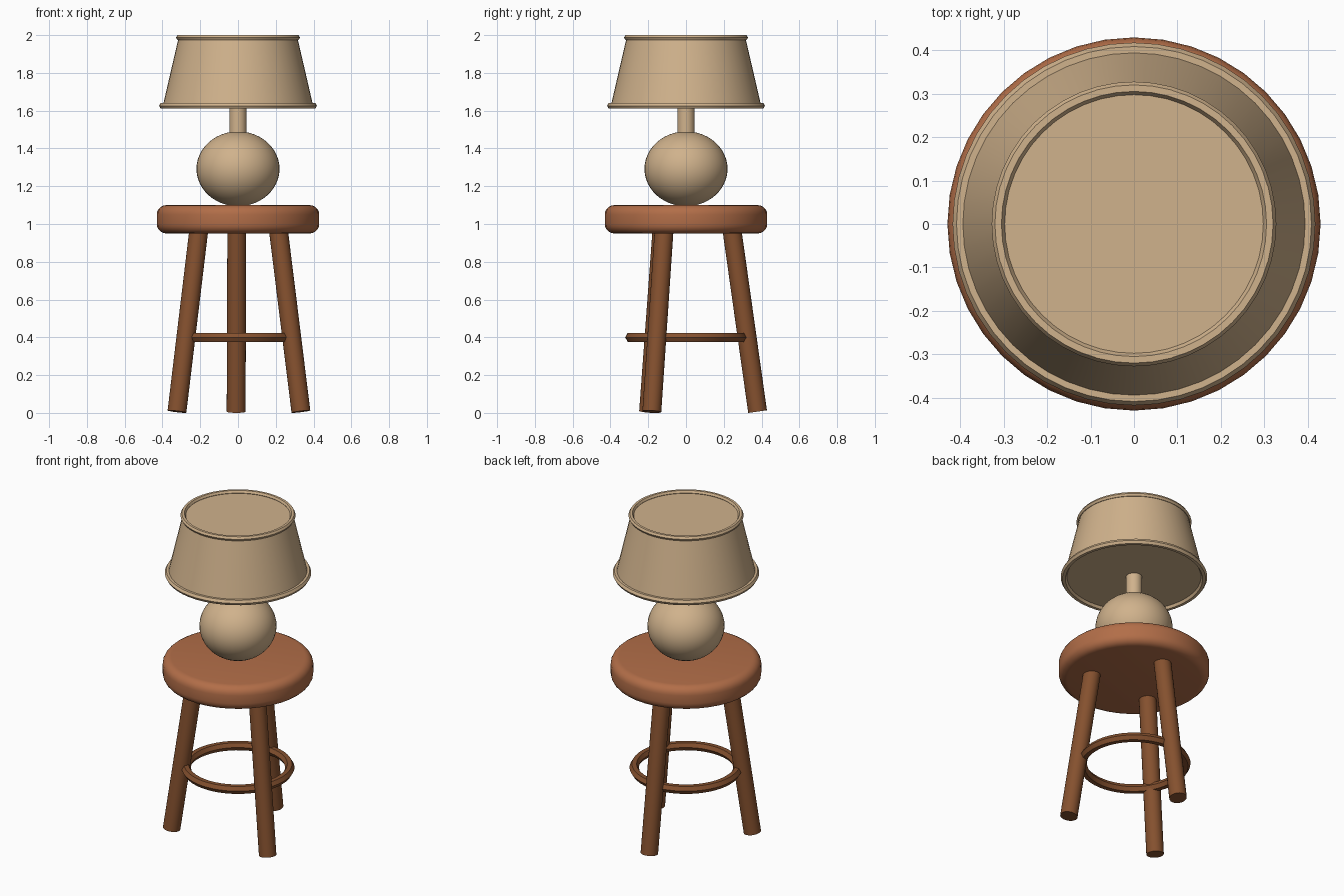
import bpy
import math
from mathutils import Vector

cube = bpy.data.objects.get("Cube")
if cube:
    bpy.data.objects.remove(cube, do_unlink=True)


def make_material(name, color):
    mat = bpy.data.materials.new(name)
    mat.use_nodes = True
    mat.diffuse_color = (*color, 1)
    mat.node_tree.nodes["Principled BSDF"].inputs["Base Color"].default_value = (*color, 1)
    return mat


TAN = make_material("warm tan", (0.63, 0.445, 0.262))
SEAT_WOOD = make_material("reddish wood", (0.445, 0.155, 0.065))
LEG_WOOD = make_material("dark wood", (0.235, 0.082, 0.028))


def finish(name, mat, angle=40):
    """Name, colour and smooth the active object."""
    obj = bpy.context.object
    obj.name = obj.data.name = name
    obj.data.materials.append(mat)
    bpy.ops.object.shade_smooth_by_angle(angle=math.radians(angle))
    return obj


def torus(name, mat, z, major, minor):
    bpy.ops.mesh.primitive_torus_add(location=(0, 0, z), major_radius=major, minor_radius=minor,
                                     major_segments=48, minor_segments=6)
    return finish(name, mat)


def cone(name, mat, z0, z1, r0, r1, sides):
    bpy.ops.mesh.primitive_cone_add(vertices=sides, radius1=r0, radius2=r1, depth=z1 - z0,
                                    location=(0, 0, (z0 + z1) / 2))
    return finish(name, mat)


def rod(name, mat, start, end, radius):
    axis = end - start
    bpy.ops.mesh.primitive_cylinder_add(vertices=24, radius=radius, depth=axis.length,
                                        location=(start + end) / 2,
                                        rotation=axis.to_track_quat('Z', 'Y').to_euler())
    return finish(name, mat)


# Round seat with a soft rolled edge
bpy.ops.mesh.primitive_cylinder_add(vertices=40, radius=0.43, depth=0.15, location=(0, 0, 1.025))
seat = bpy.context.object
bevel = seat.modifiers.new("rolled edge", 'BEVEL')
bevel.width = 0.05
bevel.segments = 5
bevel.limit_method = 'ANGLE'
bevel.angle_limit = math.radians(40)
bpy.ops.object.modifier_apply(modifier=bevel.name)
finish("seat", SEAT_WOOD)

# Three splayed legs, the whole set turned slightly
for name, degrees in (("leg_back", 91.5), ("leg_right", 211.5), ("leg_left", 331.5)):
    a = math.radians(degrees)
    out = Vector((math.cos(a), math.sin(a), 0))
    rod(name, LEG_WOOD, out * 0.379 + Vector((0, 0, 0.007)),
        out * 0.239 + Vector((0, 0, 1.0)), 0.05)

# Footrest ring
torus("footrest_ring", LEG_WOOD, 0.40, 0.295, 0.027)

# Lamp base, neck and closed shade with rims
bpy.ops.mesh.primitive_uv_sphere_add(segments=40, ring_count=24, radius=0.22, location=(0, 0, 1.292))
bpy.context.object.scale.z = 0.9
finish("lamp_base", TAN)
cone("lamp_neck", TAN, 1.46, 1.64, 0.046, 0.046, 24)
cone("lamp_shade", TAN, 1.626, 1.984, 0.398, 0.315, 48)
torus("shade_bottom_rim", TAN, 1.626, 0.40, 0.018)
torus("shade_top_rim", TAN, 1.987, 0.313, 0.015)
